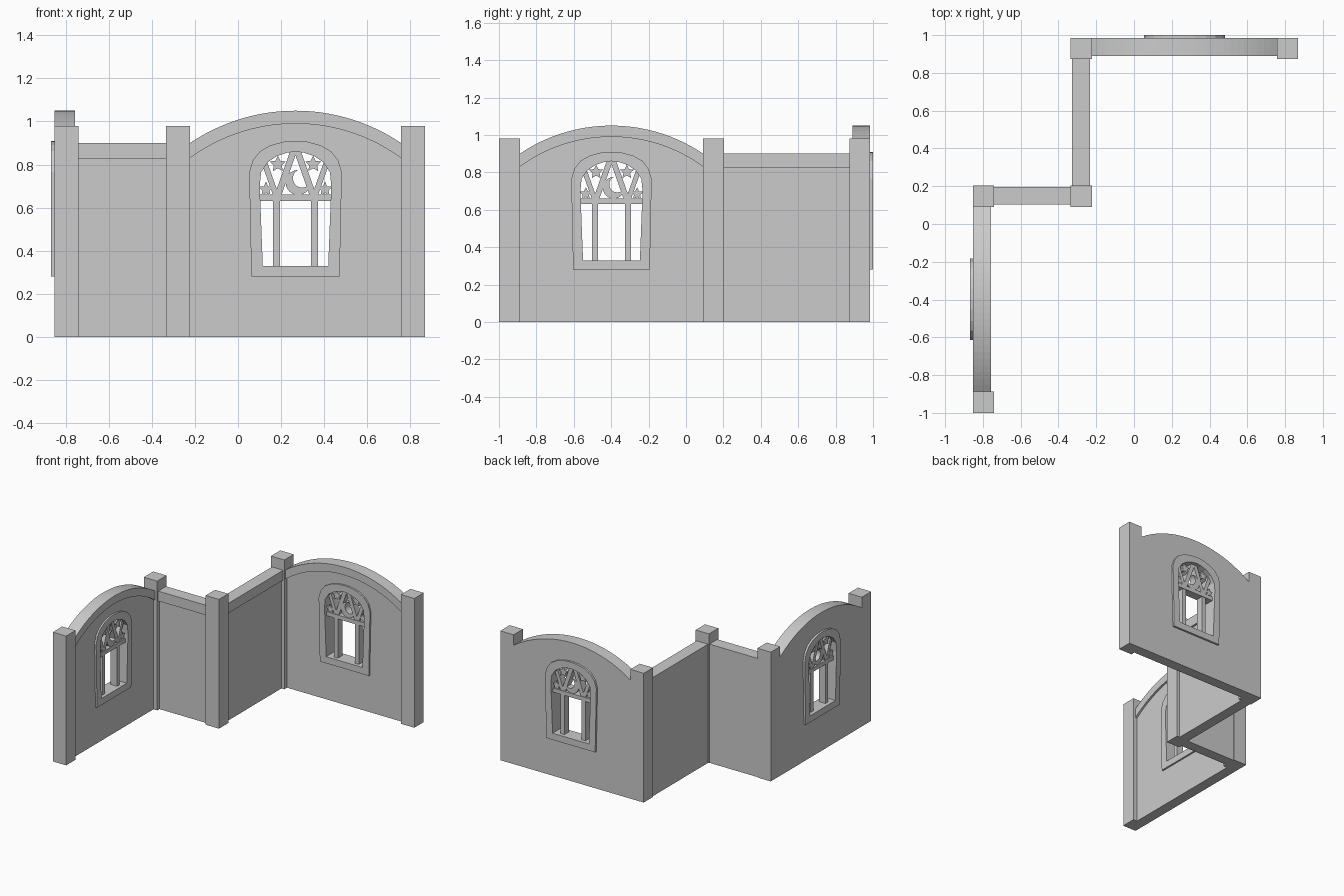
import bpy, bmesh
from math import sin, cos, pi, sqrt, atan2, hypot

if "Cube" in bpy.data.objects:
    bpy.data.objects.remove(bpy.data.objects["Cube"])

PANEL, TRIM, POST = 0.08, 0.095, 0.112   # depths measured inward from the outer face


def prism(name, loops, w0, w1, place):
    """Extrude (u, z) outlines (first is the border, others holes) from depth w0 to w1."""
    x, y, turn = place
    bm = bmesh.new()
    edges = []
    for loop in loops:
        vs = [bm.verts.new((u, w0, z)) for u, z in loop]
        edges += [bm.edges.new((vs[i - 1], vs[i])) for i in range(len(vs))]
    if len(loops) == 1:
        bm.faces.new(vs)
    else:
        bmesh.ops.triangle_fill(bm, edges=edges, use_beauty=True)
    geo = bmesh.ops.extrude_face_region(bm, geom=bm.faces[:])
    new = [g for g in geo["geom"] if isinstance(g, bmesh.types.BMVert)]
    bmesh.ops.translate(bm, verts=new, vec=(0, w1 - w0, 0))
    bmesh.ops.recalc_face_normals(bm, faces=bm.faces[:])
    me = bpy.data.meshes.new(name)
    bm.to_mesh(me)
    bm.free()
    ob = bpy.data.objects.new(name, me)
    ob.location = (x, y, 0)
    ob.rotation_euler = (0, 0, turn)
    bpy.context.collection.objects.link(ob)
    return ob


def rect(u0, u1, z0, z1):
    return [(u0, z0), (u1, z0), (u1, z1), (u0, z1)]


def arc(hw, z_end, z_peak, n=28):
    """Shallow arc from +hw to -hw."""
    s = z_peak - z_end
    r = (hw * hw + s * s) / (2 * s)
    return [(u, z_peak - r + sqrt(r * r - u * u))
            for u in (hw - 2 * hw * i / n for i in range(n + 1))]


def mirrored(half):
    """Right half outline from bottom to apex -> closed symmetric outline."""
    return half + [(-u, z) for u, z in reversed(half[:-1])]


def bar(p, q, w):
    dx, dz = q[0] - p[0], q[1] - p[1]
    l = hypot(dx, dz)
    nx, nz = -dz / l * w / 2, dx / l * w / 2
    return [(p[0] + nx, p[1] + nz), (p[0] - nx, p[1] - nz),
            (q[0] - nx, q[1] - nz), (q[0] + nx, q[1] + nz)]


def star(u, z, r):
    return [(u + (r if i % 2 == 0 else r * 0.48) * cos(pi / 2 + i * pi / 5),
             z + (r if i % 2 == 0 else r * 0.48) * sin(pi / 2 + i * pi / 5)) for i in range(10)]


def crescent(u, z, r, r2, d, aim, n=20):
    """Circle r minus circle r2 shifted by d towards angle aim."""
    a = (r * r - r2 * r2 + d * d) / (2 * d)
    h = sqrt(r * r - a * a)
    t, t2 = atan2(h, a), atan2(h, a - d)
    cu, cz = u + d * cos(aim), z + d * sin(aim)
    pts = []
    for i in range(n + 1):
        k = aim + t + (2 * pi - 2 * t) * i / n
        pts.append((u + r * cos(k), z + r * sin(k)))
    for i in range(1, n):
        k = aim - t2 - (2 * pi - 2 * t2) * i / n
        pts.append((cu + r2 * cos(k), cz + r2 * sin(k)))
    return pts


FRAME = mirrored([(0.205, 0.28), (0.215, 0.765), (0.198, 0.82), (0.165, 0.862),
                  (0.115, 0.89), (0.055, 0.906), (0, 0.91)])
OPENING = mirrored([(0.152, 0.33), (0.166, 0.70), (0.16, 0.765), (0.13, 0.81),
                    (0.085, 0.84), (0.04, 0.855), (0, 0.86)])


def arched_wall(tag, place):
    hw = 0.49
    top, low = arc(hw, 0.90, 1.05), arc(hw, 0.83, 0.99)
    base = [(-hw, 0), (hw, 0)]
    prism(tag + "_arched_wall", [base + top, FRAME], 0, -PANEL, place)
    prism(tag + "_arch_trim", [top + low[::-1]], -PANEL, -TRIM, place)
    prism(tag + "_window_frame", [FRAME, OPENING], 0.015, -PANEL - 0.013, place)
    # crossbar, mullions and tracery
    prism(tag + "_crossbar", [rect(-0.168, 0.168, 0.63, 0.66)], -0.008, -0.072, place)
    a, b = -0.013, -0.067
    for s in (-1, 1):
        prism(tag + "_mullion", [rect(s * 0.088 - 0.016, s * 0.088 + 0.016, 0.32, 0.64)], a, b, place)
        prism(tag + "_outer_strut", [bar((s * 0.088, 0.65), (s * 0.15, 0.825), 0.026)], a, b, place)
        prism(tag + "_inner_strut", [bar((s * 0.084, 0.65), (s * 0.008, 0.865), 0.03)], a, b, place)
        prism(tag + "_upper_star", [star(s * 0.082, 0.802, 0.04)], a, b, place)
        prism(tag + "_lower_star", [star(s * 0.137, 0.685, 0.036)], a, b, place)
    prism(tag + "_moon", [crescent(0.012, 0.717, 0.058, 0.043, 0.027, pi / 4)], a, b, place)


def low_wall(tag, half, place):
    prism(tag + "_low_wall", [rect(-half, half, 0, 0.90)], 0, -PANEL, place)
    prism(tag + "_top_rail", [rect(-half, half, 0.825, 0.90)], -PANEL, -TRIM, place)


# walls
arched_wall("back", (0.267, 0.985, 0))
arched_wall("left", (-0.853, -0.3985, pi / 2))
low_wall("middle_front", 0.203, (-0.538, 0.197, 0))
low_wall("middle_side", 0.335, (-0.327, 0.538, pi / 2))

# square posts at every corner and end
for x, y in [(-0.797, -0.944), (-0.797, 0.147), (-0.279, 0.147), (-0.279, 0.929), (0.812, 0.929)]:
    prism("post", [rect(-POST / 2, POST / 2, 0, 0.98)], POST / 2, -POST / 2, (x, y, 0))
